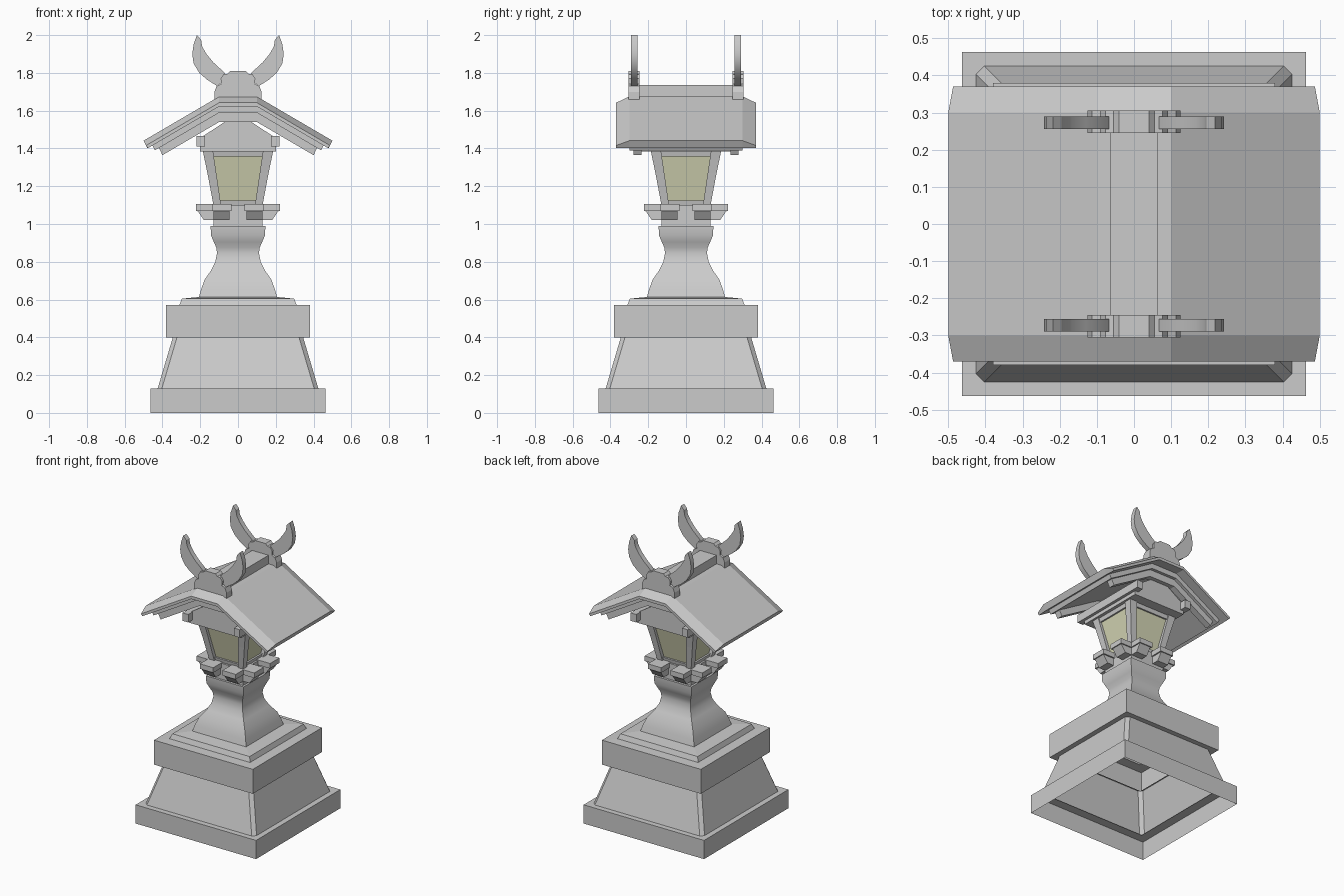
import bpy
import bmesh

cube = bpy.data.objects.get("Cube")
if cube:
    bpy.data.objects.remove(cube, do_unlink=True)


def material(name, color):
    m = bpy.data.materials.new(name)
    m.use_nodes = True
    m.diffuse_color = color
    m.node_tree.nodes["Principled BSDF"].inputs["Base Color"].default_value = color
    return m


STONE = material("grey stone", (0.6, 0.6, 0.6, 1))
PAPER = material("pale yellow pane", (0.68, 0.69, 0.47, 1))


def loft(name, rings, mat=STONE, bottom=True, top=True, smooth=False):
    """Skin a list of equal-length point rings, with optional end caps."""
    bm = bmesh.new()
    vs = [[bm.verts.new(p) for p in ring] for ring in rings]
    n = len(vs[0])
    for a, b in zip(vs, vs[1:]):
        for i in range(n):
            j = (i + 1) % n
            bm.faces.new((a[i], a[j], b[j], b[i]))
    if bottom:
        bm.faces.new(vs[0][::-1])
    if top:
        bm.faces.new(vs[-1])
    bmesh.ops.recalc_face_normals(bm, faces=bm.faces)
    mesh = bpy.data.meshes.new(name)
    bm.to_mesh(mesh)
    bm.free()
    mesh.materials.append(mat)
    ob = bpy.data.objects.new(name, mesh)
    bpy.context.collection.objects.link(ob)
    if smooth:
        bpy.ops.object.select_all(action='DESELECT')
        ob.select_set(True)
        bpy.context.view_layer.objects.active = ob
        bpy.ops.object.shade_smooth_by_angle(angle=0.6)
    return ob


def rect(x0, x1, y0, y1, z):
    return [(x0, y0, z), (x1, y0, z), (x1, y1, z), (x0, y1, z)]


def square(r, z):
    return rect(-r, r, -r, r, z)


def cut_square(r, c, z):
    """Square ring with chamfered corners."""
    s = r - c
    return [(-s, -r, z), (s, -r, z), (r, -s, z), (r, s, z),
            (s, r, z), (-s, r, z), (-r, s, z), (-r, -s, z)]


def box(name, x0, x1, y0, y1, z0, z1):
    return loft(name, [rect(x0, x1, y0, y1, z0), rect(x0, x1, y0, y1, z1)])


def turned(name, profile, **kw):
    return loft(name, [square(r, z) for r, z in profile], **kw)


def plate(name, outline, y0, y1, **kw):
    """Extrude an x-z outline along y."""
    return loft(name, [[(x, y, z) for x, z in outline] for y in (y0, y1)], **kw)


def mirrored(half):
    return half + [(-x, z) for x, z in reversed(half)]


# Hollow stepped base
turned("base_plinth", [(.463, 0), (.463, .13), (.40, .13)], bottom=False, top=False)
loft("base_taper", [cut_square(.425, .022, .13), cut_square(.345, .022, .40)],
     bottom=False, top=False)
turned("base_upper_block", [(.335, .40), (.38, .40), (.38, .57), (.31, .572),
                            (.297, .605), (.2, .614)], bottom=False, top=False)

# Curved pedestal and collar
turned("pedestal", [(.207, .612), (.195, .655), (.177, .705), (.142, .755), (.12, .80),
                    (.111, .845), (.115, .875), (.128, .905), (.143, .94), (.145, .99)],
       bottom=False, smooth=True)
turned("bracket_core", [(.13, .99), (.13, 1.10)])

# Crossed bracket beams, two each way, with bearing plates on the ends
for s in (-1, 1):
    arm = mirrored([(.18, 1.02), (.215, 1.07)])
    x0, x1 = sorted((s * .045, s * .13))
    side = "left" if s > 0 else "right"
    end = "back" if s > 0 else "front"
    loft("bracket_beam_" + side, [[(x, y, z) for y, z in arm] for x in (x0, x1)])
    plate("bracket_beam_" + end, arm, x0, x1)
    for t in (-1, 1):
        u0, u1 = sorted((s * .035, s * .138))
        v0, v1 = sorted((t * .10, t * .222))
        box("bearing_plate_y", u0, u1, v0, v1, 1.07, 1.105)
        box("bearing_plate_x", v0, v1, u0, u1, 1.07, 1.105)

# Lamp box: rails, panes and four leaning posts
turned("lamp_bottom_rail", [(.116, 1.095), (.122, 1.125)])
turned("lamp_top_rail", [(.172, 1.358), (.178, 1.385)])
turned("lamp_panes", [(.108, 1.12), (.162, 1.36)], mat=PAPER, bottom=False, top=False)
for sx in (-1, 1):
    for sy in (-1, 1):
        rings = []
        for a, b, z in ((.09, .13, 1.10), (.115, .162, 1.27), (.132, .186, 1.385)):
            rings.append([(sx * x, sy * y, z) for x, y, z in rect(a, b, a, b, z)])
        loft("lamp_post", rings)

# Ceiling plate, purlins and gable block
box("ceiling_plate", -.2, .2, -.25, .25, 1.385, 1.41)
for s in (-1, 1):
    box("purlin", s * .198 - .022, s * .198 + .022, -.295, .295, 1.41, 1.465)
plate("gable_block", mirrored([(.19, 1.405), (.19, 1.462), (.04, 1.56)]), -.25, .25)

# Layered gable roof
SLOPE, FLAT = .585, .10


def gable(top, bottom, tip_top, tip_bottom):
    return ([(tip_bottom, bottom - SLOPE * (tip_bottom - FLAT)),
             (tip_top, top - SLOPE * (tip_top - FLAT)), (FLAT, top), (-FLAT, top),
             (-tip_top, top - SLOPE * (tip_top - FLAT)),
             (-tip_bottom, bottom - SLOPE * (tip_bottom - FLAT)),
             (-FLAT, bottom), (FLAT, bottom)])


edge, middle = gable(1.642, 1.622, .487, .477), gable(1.675, 1.625, .50, .48)
loft("roof_slab", [[(x, y, z) for x, z in prof] for y, prof in
                   ((-.37, edge), (-.30, middle), (.30, middle), (.37, edge))])
plate("roof_under_layer", gable(1.627, 1.589, .455, .44), -.30, .30)
for s in (-1, 1):
    plate("barge_rafter", gable(1.592, 1.54, .42, .40), s * .257 - .022, s * .257 + .022)

# Ridge cap, cloud-shaped end ornaments and curved horns
box("ridge_cap", -.063, .063, -.25, .25, 1.66, 1.735)
cloud = mirrored([(.125, 1.66), (.125, 1.70), (.113, 1.73), (.088, 1.742), (.092, 1.77),
                  (.077, 1.792), (.055, 1.795), (.04, 1.81)])
horn = [(.06, 1.77), (.11, 1.73), (.165, 1.765), (.205, 1.80), (.235, 1.85), (.242, 1.90),
        (.235, 1.95), (.218, 2.0), (.195, 1.975), (.19, 1.94), (.167, 1.90), (.13, 1.855),
        (.07, 1.80)]
for s in (-1, 1):
    plate("ridge_ornament", cloud, s * .275 - .03, s * .275 + .03)
    for t in (-1, 1):
        plate("roof_horn", [(t * x, z) for x, z in horn],
              s * .273 - .017, s * .273 + .017, smooth=True)
